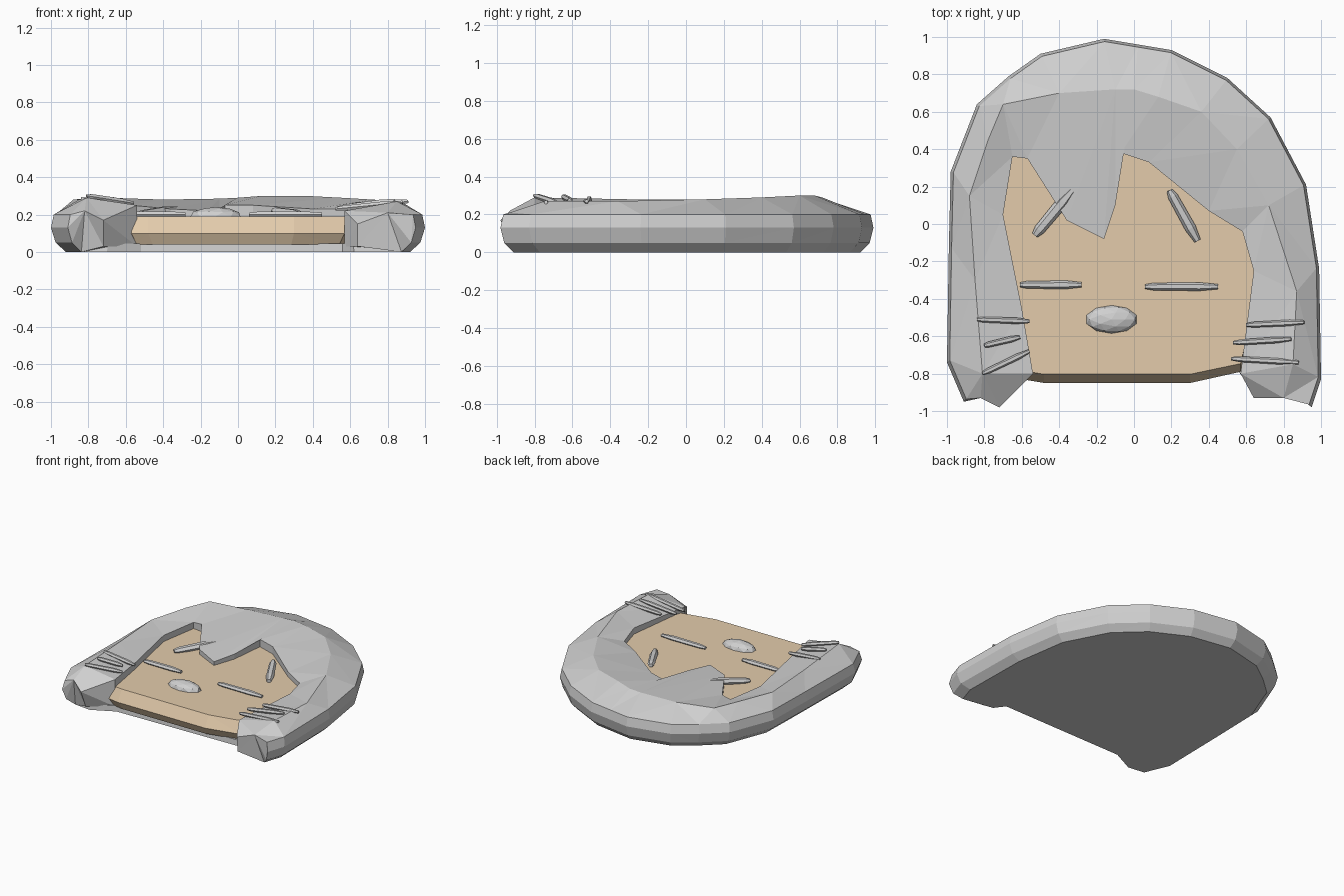
import bpy, bmesh, math
from mathutils import Vector

if "Cube" in bpy.data.objects:
    bpy.data.objects.remove(bpy.data.objects["Cube"])


def material(name, rgb):
    m = bpy.data.materials.new(name)
    m.diffuse_color = (*rgb, 1)
    m.use_nodes = True
    m.node_tree.nodes["Principled BSDF"].inputs["Base Color"].default_value = m.diffuse_color
    return m


GREY = material("light grey", (0.63, 0.63, 0.63))
TAN = material("warm tan", (0.77, 0.60, 0.41))


def finish(name, bm, mat):
    bmesh.ops.triangulate(bm, faces=[f for f in bm.faces])
    bmesh.ops.recalc_face_normals(bm, faces=bm.faces)
    me = bpy.data.meshes.new(name)
    bm.to_mesh(me)
    bm.free()
    me.materials.append(mat)
    ob = bpy.data.objects.new(name, me)
    bpy.context.collection.objects.link(ob)
    return ob


def skin(name, rings, mat):
    """Join equal closed rings into a capped solid."""
    bm = bmesh.new()
    vs = [[bm.verts.new(p) for p in r] for r in rings]
    n = len(rings[0])
    for a, b in zip(vs, vs[1:]):
        for i in range(n):
            j = (i + 1) % n
            bm.faces.new((a[i], a[j], b[j], b[i]))
    bm.faces.new(vs[0])
    bm.faces.new(vs[-1])
    return finish(name, bm, mat)


# Hair: outer edge, ridge and inner edge at stations from left tip to right tip
outer = [(-.91, -.95), (-1, -.74), (-.99, -.13), (-.98, .28), (-.84, .64), (-.67, .79),
         (-.50, .91), (-.16, .99), (.02, .96), (.20, .93), (.50, .78), (.73, .57),
         (.92, .21), (.99, -.24), (1, -.83), (.95, -.98)]
ridge = [(-.82, -.93, .22), (-.81, -.80, .29), (-.85, -.30, .28), (-.88, .15, .28),
         (-.78, .45, .29), (-.70, .64, .29), (-.40, .70, .28), (-.10, .72, .285),
         (0, .72, .29), (.13, .68, .30), (.36, .60, .30), (.55, .40, .29),
         (.72, .10, .28), (.87, -.36, .27), (.85, -.75, .27), (.80, -.93, .21)]
inner = [(-.72, -.98, .17), (-.54, -.80, .25), (-.60, -.45, .24), (-.70, .05, .24),
         (-.65, .36, .24), (-.57, .35, .25), (-.36, .02, .23), (-.16, -.08, .22),
         (-.10, .10, .23), (-.07, .38, .25), (.08, .33, .25), (.40, .07, .23),
         (.58, -.04, .23), (.64, -.25, .24), (.57, -.80, .22), (.64, -.93, .15)]

rings = []
for (ox, oy), r, (ix, iy, iz) in zip(outer, ridge, inner):
    rings.append([(ox * .92, oy * .93, 0), (ox * .975, oy * .98, .05), (ox, oy, .13),
                  (ox * .985, oy * .985, .20), r, (ix, iy, iz),
                  (ix, max(iy, -.92), .03)])
skin("hair", rings, GREY)

# Flat back plate closing the underside
plate = [(x * .92, y * .93) for x, y in outer]
plate += [(.62, -.87), (.56, -.79), (-.52, -.81), (-.70, -.90)]
skin("back_plate", [[(x, y, 0) for x, y in plate],
                    [(x * .995, y * .995, .045) for x, y in plate]], GREY)

# Face slab with a bevelled chin
face = [(-.57, -.835), (-.48, -.85), (.30, -.85), (.57, -.79), (.70, -.20), (.68, .12),
        (.50, .35), (0, .55), (-.50, .55), (-.74, .40), (-.76, .05)]
skin("face", [[(x * .95, y * .965, .04) for x, y in face],
              [(x, y, .10) for x, y in face],
              [(x, y * .945, .19) for x, y in face]], TAN)


def strand(name, a, b, width, height):
    """Slim tapered six-sided bar from a to b."""
    a, b = Vector(a), Vector(b)
    d = (b - a).normalized()
    side = Vector((-d.y, d.x, 0)).normalized()
    up = d.cross(side)
    out = []
    for t, s in ((0, .55), (.12, .9), (.75, 1), (1, .6)):
        c = a.lerp(b, t)
        out.append([c + side * math.cos(k * math.pi / 3) * width / 2 * s
                    + up * math.sin(k * math.pi / 3) * height / 2 * s for k in range(6)])
    skin(name, out, GREY)


# Brows and closed eyes
strand("left_brow", (-.53, -.06, .20), (-.33, .18, .23), .065, .05)
strand("right_brow", (.19, .18, .22), (.34, -.09, .20), .06, .05)
strand("left_eye", (-.61, -.325, .20), (-.28, -.325, .20), .045, .04)
strand("right_eye", (.06, -.335, .20), (.45, -.335, .20), .045, .04)

# Whiskers lying on the side locks
whiskers = [((-.84, -.51, .285), (-.56, -.52, .255)), ((-.80, -.65, .295), (-.61, -.605, .27)),
            ((-.81, -.80, .30), (-.56, -.68, .26)), ((.60, -.54, .25), (.91, -.525, .27)),
            ((.53, -.635, .235), (.84, -.615, .275)), ((.52, -.72, .23), (.88, -.74, .265))]
for i, (a, b) in enumerate(whiskers):
    strand(f"whisker_{i + 1}", a, b, .034, .035)

# Nose
bm = bmesh.new()
bmesh.ops.create_icosphere(bm, subdivisions=2, radius=1)
for v in bm.verts:
    v.co = Vector((v.co.x * .14 - .12, v.co.y * .075 - .51, v.co.z * .05 + .19))
finish("nose", bm, GREY)
